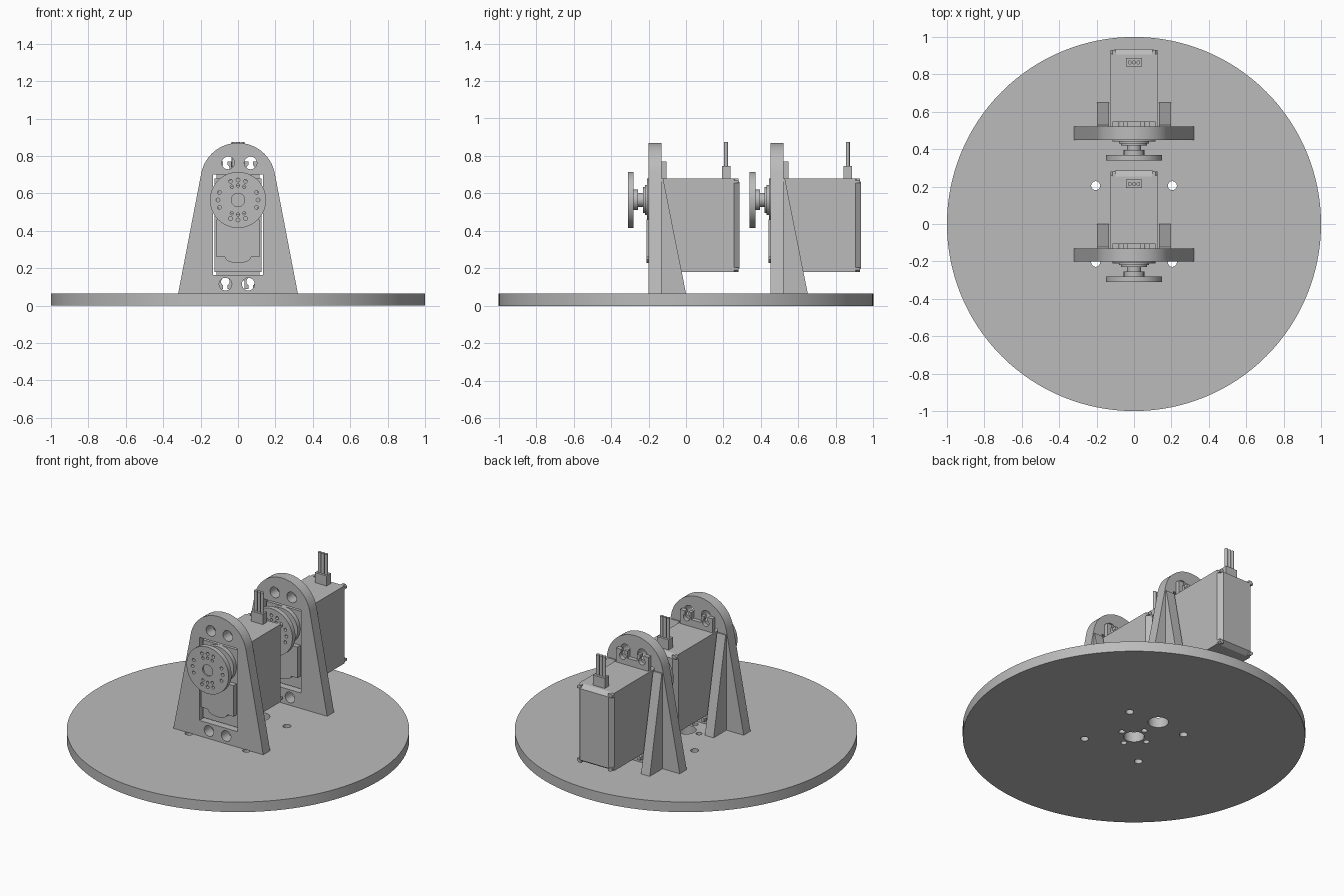
import bpy
import bmesh
from math import sin, cos, pi, radians
from mathutils import Matrix, Vector

cube = bpy.data.objects.get("Cube")
if cube:
    bpy.data.objects.remove(cube, do_unlink=True)

grey = bpy.data.materials.new("plain grey")
grey.use_nodes = True
GREY = (0.5, 0.5, 0.5, 1)
grey.diffuse_color = GREY
grey.node_tree.nodes["Principled BSDF"].inputs["Base Color"].default_value = GREY

SPACING = 0.65      # distance between the two motor units
unit_parts = []     # parts repeated for the rear unit


def finish(name, bm, repeat=True):
    bmesh.ops.recalc_face_normals(bm, faces=bm.faces)
    mesh = bpy.data.meshes.new(name)
    bm.to_mesh(mesh)
    bm.free()
    mesh.materials.append(grey)
    ob = bpy.data.objects.new(name, mesh)
    bpy.context.collection.objects.link(ob)
    if repeat:
        unit_parts.append(ob)
    return ob


def add_prism(bm, pts, axis, a, b):
    """Extrude a 2D outline along one axis from a to b."""
    def place(p, d):
        return {"x": (d, p[0], p[1]), "y": (p[0], d, p[1]), "z": (p[0], p[1], d)}[axis]
    face = bm.faces.new([bm.verts.new(place(p, a)) for p in pts])
    new = bmesh.ops.extrude_face_region(bm, geom=[face])["geom"]
    shift = Vector(place((0, 0), b - a))
    bmesh.ops.translate(bm, verts=[v for v in new if isinstance(v, bmesh.types.BMVert)], vec=shift)


def circle(c, r, n=24):
    return [(c[0] + r * cos(2 * pi * i / n), c[1] + r * sin(2 * pi * i / n)) for i in range(n)]


def rect(x0, x1, y0, y1):
    return [(x0, y0), (x1, y0), (x1, y1), (x0, y1)]


def prisms(name, outlines, axis, a, b, repeat=True):
    bm = bmesh.new()
    for pts in outlines:
        add_prism(bm, pts, axis, a, b)
    return finish(name, bm, repeat)


def cut(ob, outlines, axis, a, b):
    cutter = prisms("cutter", outlines, axis, a, b, False)
    cutter.hide_render = True
    mod = ob.modifiers.new("cut", "BOOLEAN")
    mod.operation = "DIFFERENCE"
    mod.solver = "EXACT"
    mod.object = cutter
    bpy.context.view_layer.update()
    deps = bpy.context.evaluated_depsgraph_get()
    mesh = bpy.data.meshes.new_from_object(ob.evaluated_get(deps))
    ob.modifiers.clear()
    ob.data = mesh
    bpy.data.objects.remove(cutter, do_unlink=True)


# Round base plate with its drilled holes
base = prisms("base_plate", [circle((0, 0), 1, 128)], "z", 0, 0.065, False)
holes = [circle((sx * 0.205, sy * 0.205), 0.024) for sx in (-1, 1) for sy in (-1, 1)]
holes += [circle((0.093 * cos(k * pi / 2), 0.093 * sin(k * pi / 2)), 0.018) for k in range(4)]
holes += [circle((0, y), 0.06, 32) for y in (0, 0.22)]
cut(base, holes, "z", -0.1, 0.2)

# Arched bracket with motor window and screw holes
tilt = radians(11)
arch = [(0.2 * cos(tilt + (pi - 2 * tilt) * i / 32), 0.67 + 0.2 * sin(tilt + (pi - 2 * tilt) * i / 32))
        for i in range(33)]
bracket = prisms("bracket", [[(0.32, 0.065)] + arch + [(-0.32, 0.065)]], "y", -0.2, -0.13)
window = rect(-0.135, 0.135, 0.165, 0.7)
screws = [circle((x, 0.763), 0.034) for x in (-0.053, 0.067)]
screws += [circle((x, 0.115), 0.034) for x in (-0.067, 0.055)]
cut(bracket, [window] + screws, "y", -0.3, 0)

# Sloping gussets behind the bracket
for side, name in ((-1, "right_gusset"), (1, "left_gusset")):
    x0, x1 = sorted((side * 0.135, side * 0.197))
    prisms(name, [[(-0.13, 0.065), (0.0, 0.065), (-0.122, 0.68), (-0.13, 0.68)]], "x", x0, x1)

# Motor body and its chamfered rear cap
prisms("motor_body", [rect(-0.125, 0.125, 0.18, 0.68)], "y", -0.18, 0.255)
bm = bmesh.new()
add_prism(bm, rect(-0.125, 0.125, 0.18, 0.68), "y", 0.255, 0.285)
for v in bm.verts:
    if v.co.y > 0.27:
        v.co.x *= 0.82
        v.co.z = 0.43 + (v.co.z - 0.43) * 0.92
finish("motor_rear_cap", bm)

# Corner lugs of the rear cap
lugs = []
for sx in (-1, 1):
    for z, sz in ((0.18, 1), (0.68, -1)):
        lugs.append([(sx * 0.097, z), (sx * 0.115, z), (sx * 0.125, z + sz * 0.01),
                     (sx * 0.125, z + sz * 0.024), (sx * 0.097, z + sz * 0.024)])
prisms("rear_cap_lugs", lugs, "y", 0.255, 0.28)

# Slotted mounting ears above and below the motor body
for name, z, s in (("top_ears", 0.68, 1), ("bottom_ears", 0.18, -1)):
    half = [(0.115, 0), (0.115, 0.09), (0.035, 0.09), (0.035, 0.045)]
    pts = half + [(-x, h) for x, h in reversed(half)]
    ears = prisms(name, [[(x, z + s * h) for x, h in pts]], "y", -0.13, -0.103)
    for x in (-0.068, 0.068):
        cut(ears, [circle((x, z + s * 0.052), 0.023)], "y", -0.2, 0)
        cut(ears, [rect(x - 0.012, x + 0.012, *sorted((z + s * 0.052, z + s * 0.12)))], "y", -0.2, 0)

# Raised front panel with a rounded tongue at the bottom
tongue = [(0.07 * cos(a), 0.26 - 0.033 * sin(a)) for a in [pi * (1 - i / 10) for i in range(11)]]
prisms("motor_front_panel", [[(-0.115, 0.26)] + tongue + [(0.115, 0.26), (0.115, 0.46), (-0.115, 0.46)]],
       "y", -0.21, -0.18)

# Output shaft: stepped collars along the axis
AXIS = (0, 0.565)
for name, r, a, b in (("shaft_flange", 0.115, -0.208, -0.18), ("wide_collar", 0.08, -0.22, -0.208),
                      ("narrow_collar", 0.07, -0.23, -0.22), ("shaft", 0.038, -0.255, -0.23),
                      ("horn_hub", 0.055, -0.28, -0.255)):
    prisms(name, [circle(AXIS, r, 40)], "y", a, b)

# Round horn with groups of small holes and a centre recess
horn = prisms("horn_disc", [circle(AXIS, 0.15, 64)], "y", -0.31, -0.28)
dots = []
for k in range(4):
    for da in (-22, 0, 22):
        a = radians(90 * k + da)
        dots.append(circle((0.107 * cos(a), AXIS[1] + 0.107 * sin(a)), 0.01, 12))
for a in (65, 90, 115, 245, 270, 295):
    dots.append(circle((0.078 * cos(radians(a)), AXIS[1] + 0.078 * sin(radians(a))), 0.009, 12))
cut(horn, dots, "y", -0.35, -0.27)
cut(horn, [circle(AXIS, 0.036, 32)], "y", -0.35, -0.3)

# Cable plug and three wires on top of the motor
prisms("cable_plug", [rect(-0.042, 0.042, 0.192, 0.237)], "z", 0.68, 0.745)
prisms("cable_wires", [circle((x, 0.214), 0.0105, 16) for x in (-0.023, 0, 0.023)], "z", 0.745, 0.875)

# Smooth the round surfaces, then repeat the unit towards the back
bpy.ops.object.select_all(action="DESELECT")
for ob in unit_parts + [base]:
    ob.select_set(True)
bpy.context.view_layer.objects.active = base
bpy.ops.object.shade_smooth_by_angle(angle=radians(25))
for ob in unit_parts:
    twin = ob.copy()
    twin.name = "rear_unit_" + ob.name
    ob.name = "front_unit_" + ob.name
    twin.matrix_world = Matrix.Translation((0, SPACING, 0))
    bpy.context.collection.objects.link(twin)
